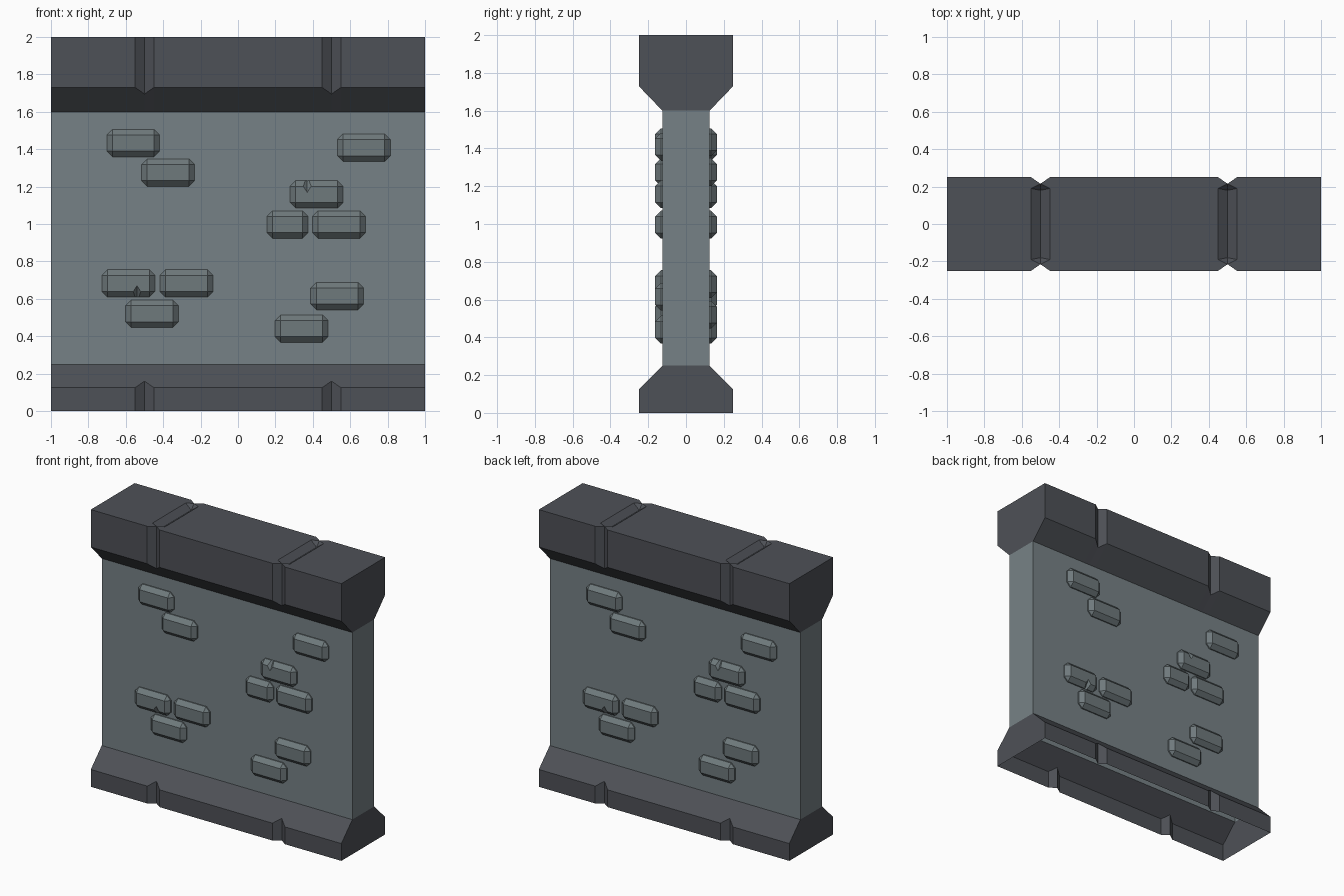
import bpy, bmesh, math
from mathutils import Matrix, Vector

if "Cube" in bpy.data.objects:
    bpy.data.objects.remove(bpy.data.objects["Cube"])


def material(name, rgb):
    m = bpy.data.materials.new(name)
    m.diffuse_color = (*rgb, 1)
    m.use_nodes = True
    m.node_tree.nodes["Principled BSDF"].inputs["Base Color"].default_value = m.diffuse_color
    return m


WALL = material("blue grey stone", (0.183, 0.222, 0.236))
BRICK = material("brick grey stone", (0.158, 0.192, 0.202))
TRIM = material("dark trim stone", (0.076, 0.082, 0.095))


def make_object(name, bm, mat):
    me = bpy.data.meshes.new(name)
    bm.to_mesh(me)
    bm.free()
    me.materials.append(mat)
    ob = bpy.data.objects.new(name, me)
    bpy.context.collection.objects.link(ob)
    return ob


def loft(name, mat, sections, profile, open_sides):
    """Sweep a half profile (mirrored in y) along x; sections are (x, groove depth)."""
    bm = bmesh.new()
    rings = []
    for x, d in sections:
        half = profile(d)
        pts = half + [(-y, z) for y, z in reversed(half)]
        rings.append([bm.verts.new((x, y, z)) for y, z in pts])
    n = len(rings[0])
    for a, b in zip(rings, rings[1:]):
        for i in range(n):
            if i not in open_sides:
                j = (i + 1) % n
                bm.faces.new((a[i], b[i], b[j], a[j]))
    bm.faces.new(rings[0])
    bm.faces.new(rings[-1][::-1])
    bmesh.ops.remove_doubles(bm, verts=bm.verts, dist=1e-4)
    # orient faces away from the part's centre
    mid = sum((v.co for v in bm.verts), Vector()) / len(bm.verts)
    for f in bm.faces:
        f.normal_update()
        c = f.calc_center_median() - mid
        c.x = c.x if abs(f.normal.x) > 0.95 else 0
        if f.normal.dot(c) < 0:
            f.normal_flip()
    return make_object(name, bm, mat)


# Grooves sit at x = -0.5 and 0.5
D = 0.035
GROOVED = [(-1, 0), (-0.55, 0), (-0.5, D), (-0.45, 0),
           (0.45, 0), (0.5, D), (0.55, 0), (1, 0)]


def base_profile(d):
    return [(0.25 - d, 0), (0.25 - d, 0.125 + d), (0.125, 0.25)]


def cap_profile(d):
    # repeated points fold the corner between the side and top grooves
    p = [(0.125, 1.6), (0.25 - d, 1.73 - d), (0.25 - d, 2)]
    return p + ([(0.215, 2), (0.18, 1.965)] if d else [(0.19, 2), (0.19, 2)])


# Base (open below), wall panel and top cap
loft("base", TRIM, GROOVED, base_profile, {2, 5})
loft("wall_panel", WALL, [(-1, 0), (1, 0)],
     lambda d: [(0.125, 0.25), (0.125, 1.6)], {1, 3})
loft("top_cap", TRIM, GROOVED, cap_profile, {9})

# Raised bricks: x, z, width
bricks = [(-.56, 1.433, .283), (-.374, 1.275, .283), (.673, 1.408, .283),
          (.42, 1.158, .283), (.265, .997, .22), (.54, .997, .283),
          (-.586, .682, .283), (-.275, .682, .283), (-.46, .52, .283),
          (.53, .615, .283), (.34, .441, .283)]
BACK, FRONT = -0.122, -0.163
bm = bmesh.new()
for x, z, w in bricks:
    mat = (Matrix.Translation((x, (BACK + FRONT) / 2, z))
           @ Matrix.Diagonal((w, BACK - FRONT, 0.147, 1)))
    vs = bmesh.ops.create_cube(bm, size=1, matrix=mat)["verts"]
    edges = {e for v in vs for e in v.link_edges
             if any(u.co.y < BACK - 0.01 for u in e.verts)}
    bmesh.ops.bevel(bm, geom=list(edges), offset=0.03, segments=1,
                    affect='EDGES', clamp_overlap=True)
front = make_object("bricks_front", bm, BRICK)

# Chips cut out of two brick edges
for x, z, s in [(.37, 1.234, -1), (-.54, .605, 1)]:
    bm = bmesh.new()
    bmesh.ops.create_cone(
        bm, cap_ends=True, segments=4, radius1=0.042, radius2=0, depth=0.065,
        matrix=Matrix.Translation((x, FRONT, z + s * 0.0325))
        @ Matrix.Rotation(math.pi if s < 0 else 0, 4, 'X'))
    cutter = make_object("chip_cutter", bm, BRICK)
    cutter.hide_render = True
    mod = front.modifiers.new("chip", 'BOOLEAN')
    mod.operation, mod.solver, mod.object = 'DIFFERENCE', 'EXACT', cutter
    bpy.context.view_layer.objects.active = front
    bpy.ops.object.modifier_apply(modifier=mod.name)
    bpy.data.objects.remove(cutter)

# Same bricks turned round onto the back
back = bpy.data.objects.new("bricks_back", front.data)
back.rotation_euler.z = math.pi
bpy.context.collection.objects.link(back)
